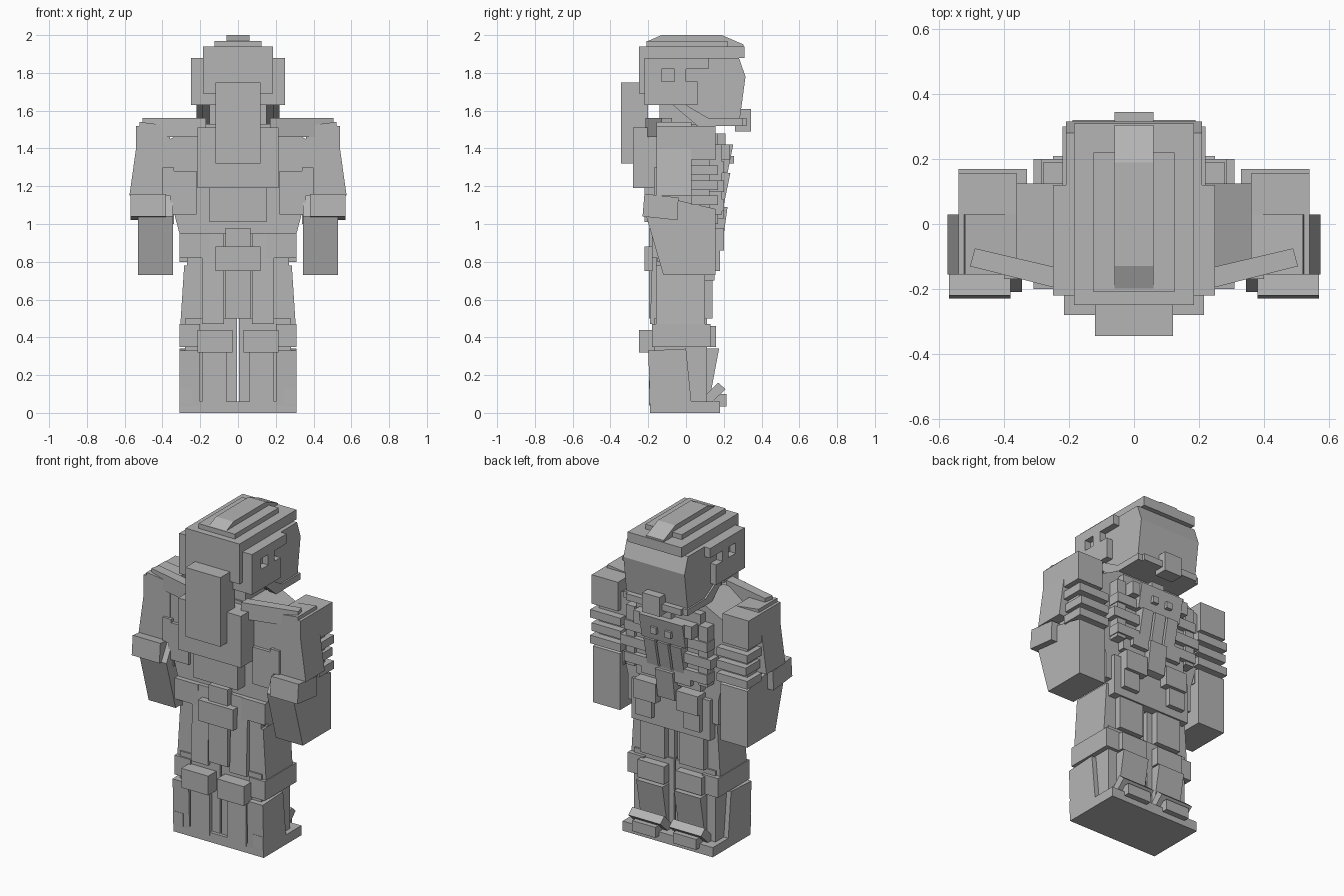
import bpy, bmesh
from mathutils import Vector

grey = bpy.data.materials.new("stone grey")
grey.diffuse_color = (0.46, 0.46, 0.46, 1)


def make(name, verts, faces):
    me = bpy.data.meshes.new(name)
    me.from_pydata(verts, [], faces)
    bm = bmesh.new()
    bm.from_mesh(me)
    bmesh.ops.recalc_face_normals(bm, faces=bm.faces)
    bm.to_mesh(me)
    bm.free()
    me.materials.append(grey)
    ob = bpy.data.objects.new(name, me)
    bpy.context.collection.objects.link(ob)


def prism(name, axis, pts, a, b, mirror=False):
    """Extrude a profile: axis 'x' uses (y, z), 'y' uses (x, z), 'z' uses (x, y)."""
    place = {'x': lambda p, t: (t, p[0], p[1]),
             'y': lambda p, t: (p[0], t, p[1]),
             'z': lambda p, t: (p[0], p[1], t)}[axis]
    n = len(pts)
    verts = [place(p, t) for t in (a, b) for p in pts]
    faces = [tuple(range(n)), tuple(range(n, 2 * n))]
    faces += [(i, (i + 1) % n, n + (i + 1) % n, n + i) for i in range(n)]
    if mirror:
        make(name + "_left", [(-x, y, z) for x, y, z in verts], faces)
        name += "_right"
    make(name, verts, faces)


def box(name, x0, x1, y0, y1, z0, z1, mirror=False):
    prism(name, 'x', [(y0, z0), (y1, z0), (y1, z1), (y0, z1)], x0, x1, mirror)


def mid(name, w, y0, y1, z0, z1):
    box(name, -w, w, y0, y1, z0, z1)


# Head
prism("head", 'x', [(-.2, 1.88), (-.2, 1.63), (-.06, 1.63), (.07, 1.52), (.28, 1.52),
                    (.315, 1.78), (.28, 1.88)], -.21, .21)
mid("face_front", .25, -.22, -.17, 1.63, 1.88)
mid("forehead", .185, -.25, -.2, 1.69, 1.94)
mid("hair_layer", .185, -.25, .31, 1.88, 1.94)
mid("hair_top", .125, -.21, .22, 1.94, 1.97)
prism("hair_crest", 'x', [(-.21, 1.94), (-.21, 1.965), (-.13, 2), (.19, 2), (.305, 1.95),
                          (.305, 1.94)], -.06, .06)
box("brow", .2, .25, -.2, .12, 1.82, 1.88, True)
box("cheek", .2, .25, -.2, .06, 1.63, 1.755, True)
box("temple", .2, .25, -.2, -.13, 1.755, 1.82, True)
box("eye_side", .2, .25, -.06, 0, 1.755, 1.82, True)
prism("jaw_strap", 'x', [(-.07, 1.63), (0, 1.63), (.12, 1.56), (.3, 1.56), (.3, 1.52),
                         (.06, 1.52)], .185, .22, True)
mid("jaw_rim", .19, .1, .32, 1.52, 1.56)
mid("chin_block", .06, .26, .345, 1.49, 1.61)
mid("front_beard", .12, -.345, -.2, 1.32, 1.75)
mid("neck", .15, -.14, .12, 1.45, 1.65)

# Torso
prism("torso", 'y', [(-.36, 1.14), (-.31, .95), (-.31, .8), (.31, .8), (.31, .95), (.36, 1.14),
                     (.36, 1.45), (.2, 1.53), (-.2, 1.53), (-.36, 1.45)], -.15, .125)
mid("front_chest", .215, -.28, -.13, 1.19, 1.51)
mid("front_waist", .152, -.22, -.13, 1.01, 1.19)
box("front_side_panel", .22, .36, -.17, -.1, 1.05, 1.28, True)
box("hip_panel", .15, .31, -.18, -.1, .82, .95, True)
mid("front_buckle", .12, -.22, -.17, .75, .88)
mid("front_cloth", .065, -.195, -.15, .5, .98)
mid("pelvis", .27, -.16, .15, .7, .95)

# Back armour with skull plate
mid("back_plate", .22, .1, .17, 1.0, 1.48)
for i, z in enumerate((1.07, 1.17, 1.27)):
    box(f"back_rib_{i}", .1, .31 - .025 * abs(i - 1), .1, .2, z, z + .06, True)
box("back_strap", .22, .28, .1, .19, 1.05, 1.42, True)
mid("collar_block", .045, .15, .21, 1.4, 1.48)
prism("skull", 'x', [(.16, 1.27), (.22, 1.27), (.25, 1.42), (.16, 1.42)], -.15, .15)
box("skull_eye", .03, .07, .23, .253, 1.32, 1.36, True)
box("skull_horn", .15, .2, .15, .23, 1.34, 1.42, True)
for i, x in enumerate((-.09, 0, .09)):
    prism(f"skull_tooth_{i}", 'x', [(.15, 1.1), (.2, 1.1), (.235, 1.27), (.15, 1.27)],
          x - .038, x + .038)
mid("back_belt", .17, .1, .2, 1.03, 1.1)
prism("belt_point", 'x', [(.14, .9), (.195, .91), (.22, 1.09), (.14, 1.09)], -.06, .06)
box("back_skirt", .07, .22, .1, .2, .86, .98, True)
box("back_skirt_low", .11, .22, .1, .18, .75, .87, True)

# Shoulders and arms
prism("shoulder_bar", 'z', [(.17, -.215), (.505, -.13), (.49, -.075), (.17, -.15)], 1.46, 1.56, True)
box("shoulder", .36, .54, -.155, .155, 1.34, 1.52, True)
box("upper_arm", .34, .51, -.145, .125, 1.0, 1.36, True)
prism("arm_plate", 'y', [(.36, 1.52), (.52, 1.54), (.575, 1.15), (.36, 1.15)], -.155, .03, True)
for i, z in enumerate((1.26, 1.18, 1.1)):
    box(f"arm_rib_{i}", .33, .54 - .01 * (i % 2), .03, .17, z, z + .05, True)
prism("forearm", 'x', [(-.21, 1.04), (-.12, .73), (.155, .73), (.155, 1.08), (-.15, 1.15)],
      .345, .53, True)
prism("cuff", 'x', [(-.23, 1.04), (-.045, 1.02), (-.04, 1.14), (-.22, 1.16)], .38, .57, True)
box("inner_arm_panel", .34, .4, -.17, -.1, 1.15, 1.3, True)

# Legs
prism("thigh", 'y', [(.01, .47), (.305, .47), (.285, .78), (.01, .78)], -.16, .1, True)
prism("front_thigh_strip", 'x', [(-.19, .47), (-.15, .47), (-.15, .95), (-.175, .95)],
      .075, .19, True)
box("thigh_plate", .05, .22, .05, .14, .5, .72, True)
box("lower_leg", .005, .28, -.17, .11, .04, .5, True)
prism("calf_panel", 'x', [(-.19, .04), (.03, .04), (0, .34), (-.2, .33)], .2, .31, True)
box("front_shin", .06, .19, -.195, -.15, .04, .4, True)
box("knee_side", .2, .31, -.18, .13, .35, .47, True)
box("front_knee", .03, .215, -.25, -.15, .32, .44, True)
box("back_knee", .04, .22, .08, .16, .35, .46, True)
prism("back_shin", 'x', [(.08, .1), (.13, .1), (.175, .34), (.08, .34)], .04, .22, True)
box("boot_corner", .24, .31, -.195, -.1, .05, .13, True)
box("sole", 0, .31, -.19, .18, 0, .06, True)
box("toe", .06, .22, .15, .215, .035, .1, True)
prism("toe_flap", 'x', [(.08, .07), (.13, .05), (.21, .125), (.17, .16)], .03, .25, True)
